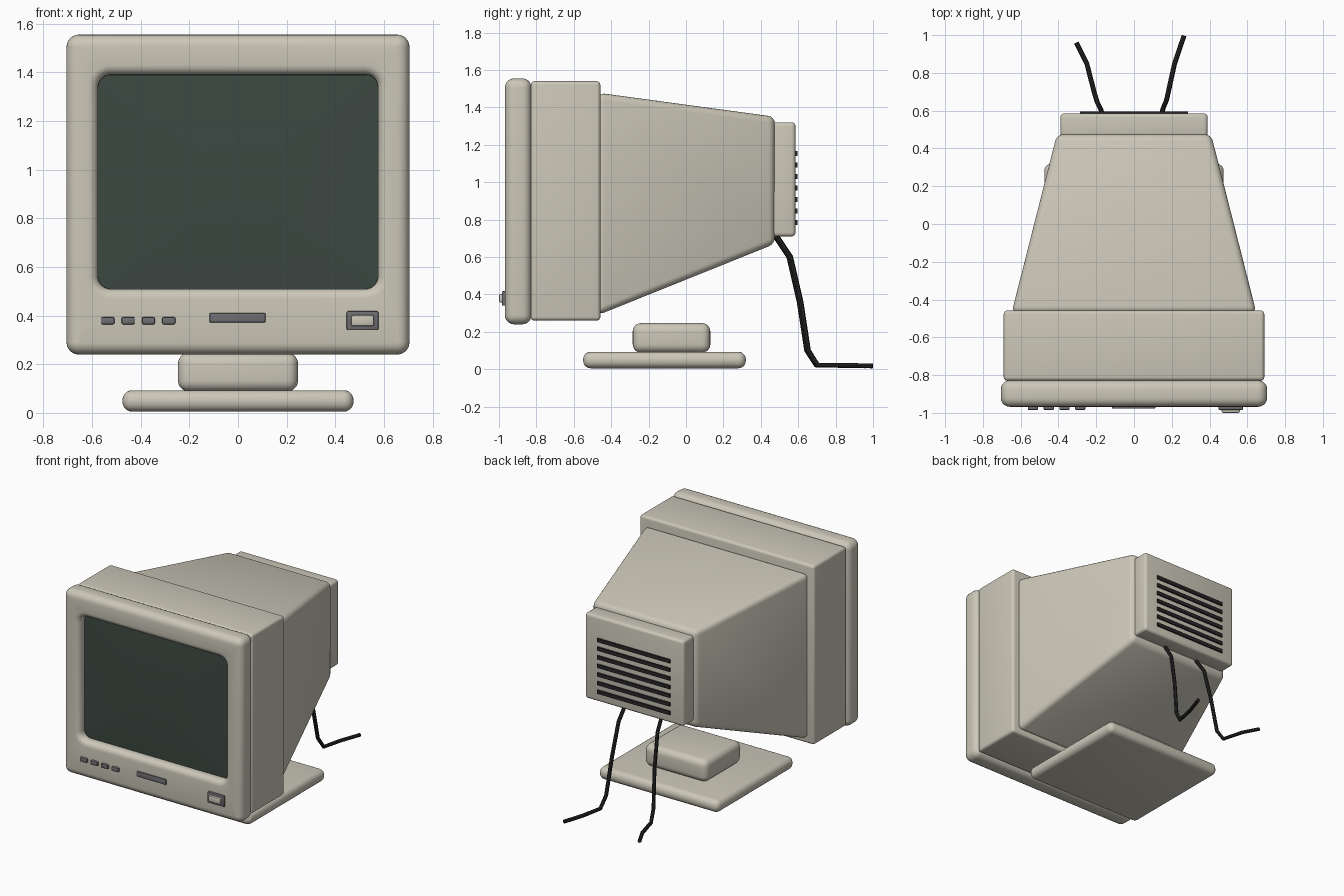
import bpy, bmesh, math

if "Cube" in bpy.data.objects:
    bpy.data.objects.remove(bpy.data.objects["Cube"])


def material(name, rgb):
    m = bpy.data.materials.new(name)
    m.diffuse_color = (*rgb, 1)
    m.use_nodes = True
    m.node_tree.nodes["Principled BSDF"].inputs["Base Color"].default_value = m.diffuse_color
    return m


BEIGE = material("beige_plastic", (0.60, 0.57, 0.48))
GLASS = material("screen_glass", (0.045, 0.065, 0.055))
GREY = material("grey_plastic", (0.16, 0.16, 0.17))
BLACK = material("black_rubber", (0.02, 0.02, 0.02))


def finish(name, bm, mat):
    bmesh.ops.recalc_face_normals(bm, faces=bm.faces)
    me = bpy.data.meshes.new(name)
    bm.to_mesh(me)
    bm.free()
    me.materials.append(mat)
    ob = bpy.data.objects.new(name, me)
    bpy.context.collection.objects.link(ob)
    shade(ob)
    return ob


def shade(ob):
    bpy.ops.object.select_all(action='DESELECT')
    ob.select_set(True)
    bpy.context.view_layer.objects.active = ob
    bpy.ops.object.shade_smooth_by_angle(angle=math.radians(40))


def frustum(name, y0, front, y1, back, bevel, mat, segs=4):
    """Rounded block along y; front/back = (x0, x1, z0, z1)."""
    bm = bmesh.new()
    bmesh.ops.create_cube(bm, size=1)
    for v in bm.verts:
        x0, x1, z0, z1 = front if v.co.y < 0 else back
        v.co = (x0 if v.co.x < 0 else x1, y0 if v.co.y < 0 else y1,
                z0 if v.co.z < 0 else z1)
    if bevel:
        bmesh.ops.bevel(bm, geom=bm.edges[:], offset=bevel, segments=segs,
                        profile=0.5, affect='EDGES')
    return finish(name, bm, mat)


def box(name, x0, x1, y0, y1, z0, z1, bevel, mat, segs=4):
    r = (x0, x1, z0, z1)
    return frustum(name, y0, r, y1, r, bevel, mat, segs)


def rounded_ring(bm, hx, z0, z1, r, y, n=6):
    """Ring of vertices on a rounded rectangle in the xz plane."""
    out = []
    for k, (cx, cz) in enumerate([(hx - r, z1 - r), (r - hx, z1 - r),
                                  (r - hx, z0 + r), (hx - r, z0 + r)]):
        for i in range(n + 1):
            a = math.pi / 2 * (k + i / n)
            out.append(bm.verts.new((cx + r * math.cos(a), y, cz + r * math.sin(a))))
    return out


def bridge(bm, rings, closed=False):
    pairs = list(zip(rings, rings[1:])) + ([(rings[-1], rings[0])] if closed else [])
    for a, b in pairs:
        for i in range(len(a)):
            j = (i + 1) % len(a)
            bm.faces.new((a[i], a[j], b[j], b[i]))


# Front bezel: closed loop of rounded rings, soft outer edge and soft opening
HX, Z0, Z1 = 0.705, 0.24, 1.555
OX, OZ0, OZ1 = 0.575, 0.51, 1.39
STEPS = [math.pi / 2 * i / 5 for i in range(6)]
bm = bmesh.new()
rings = []
for cy, start in ((-0.875, math.pi / 2), (-0.92, 0)):
    for t in STEPS:
        a = start - t
        d = 0.048 * (1 - math.cos(a))
        y = cy + 0.048 * math.sin(a)
        rings.append(rounded_ring(bm, HX - d, Z0 + d, Z1 - d, 0.05 - d, y))
for t in STEPS:
    d = 0.04 * (1 - math.sin(t))
    rings.append(rounded_ring(bm, OX + d, OZ0 - d, OZ1 + d, 0.05 + d,
                              -0.928 - 0.04 * math.cos(t)))
rings.append(rounded_ring(bm, OX, OZ0, OZ1, 0.05, -0.84))
bridge(bm, rings, closed=True)
finish("front_bezel", bm, BEIGE)

# Slightly domed screen
bm = bmesh.new()
rings = []
zc, hz = (OZ0 + OZ1) / 2, (OZ1 - OZ0) / 2
for s in (1.0, 0.8, 0.6, 0.4, 0.2):
    rings.append(rounded_ring(bm, OX * s, zc - hz * s, zc + hz * s, 0.05 * s,
                              -0.925 + 0.015 * s * s))
bridge(bm, rings)
bm.faces.new(rings[-1])
finish("screen", bm, GLASS)

# Casing
box("main_casing", -0.69, 0.69, -0.83, -0.458, 0.26, 1.54, 0.02, BEIGE)
frustum("tapered_casing", -0.47, (-0.648, 0.648, 0.29, 1.478),
        0.475, (-0.408, 0.408, 0.67, 1.35), 0.035, BEIGE)
box("rear_housing", -0.39, 0.39, 0.46, 0.585, 0.71, 1.32, 0.02, BEIGE)

# Rear vents
for i in range(7):
    z = 0.785 + i * 0.0615
    box(f"vent_slat_{i + 1}", -0.287, 0.287, 0.575, 0.595, z - 0.013, z + 0.013, 0, BLACK)

# Stand
box("stand_base", -0.475, 0.475, -0.55, 0.32, 0.005, 0.093, 0.04, BEIGE, 5)
box("stand_neck", -0.247, 0.247, -0.285, 0.13, 0.088, 0.247, 0.045, BEIGE, 5)

# Front controls
for i in range(4):
    x = -0.535 + i * 0.0835
    box(f"control_button_{i + 1}", x - 0.027, x + 0.027, -0.985, -0.955,
        0.364, 0.394, 0.006, GREY, 2)
box("front_slot", -0.117, 0.113, -0.978, -0.955, 0.372, 0.41, 0.004, GREY, 2)
box("power_frame", 0.447, 0.577, -0.984, -0.955, 0.34, 0.418, 0.005, GREY, 2)
box("power_button", 0.464, 0.56, -1.0, -0.97, 0.357, 0.402, 0.008, BEIGE, 2)

# Cables hanging from the rear to the ground
PATHS = {
    "left_cable": [(-0.15, 0.47, 0.72), (-0.16, 0.55, 0.6), (-0.175, 0.605, 0.36),
                   (-0.195, 0.645, 0.1), (-0.21, 0.695, 0.022), (-0.25, 0.85, 0.02),
                   (-0.305, 0.96, 0.018)],
    "right_cable": [(0.13, 0.48, 0.72), (0.14, 0.56, 0.6), (0.155, 0.615, 0.36),
                    (0.172, 0.655, 0.1), (0.183, 0.705, 0.022), (0.215, 0.85, 0.02),
                    (0.265, 0.997, 0.018)],
}
for name, pts in PATHS.items():
    cu = bpy.data.curves.new(name, 'CURVE')
    cu.dimensions = '3D'
    cu.bevel_depth = 0.013
    cu.bevel_resolution = 2
    cu.use_fill_caps = True
    sp = cu.splines.new('POLY')
    sp.points.add(len(pts) - 1)
    for p, co in zip(sp.points, pts):
        p.co = (*co, 1)
    cu.materials.append(BLACK)
    ob = bpy.data.objects.new(name, cu)
    bpy.context.collection.objects.link(ob)
    bpy.ops.object.select_all(action='DESELECT')
    ob.select_set(True)
    bpy.context.view_layer.objects.active = ob
    bpy.ops.object.convert(target='MESH')
    shade(bpy.context.view_layer.objects.active)
